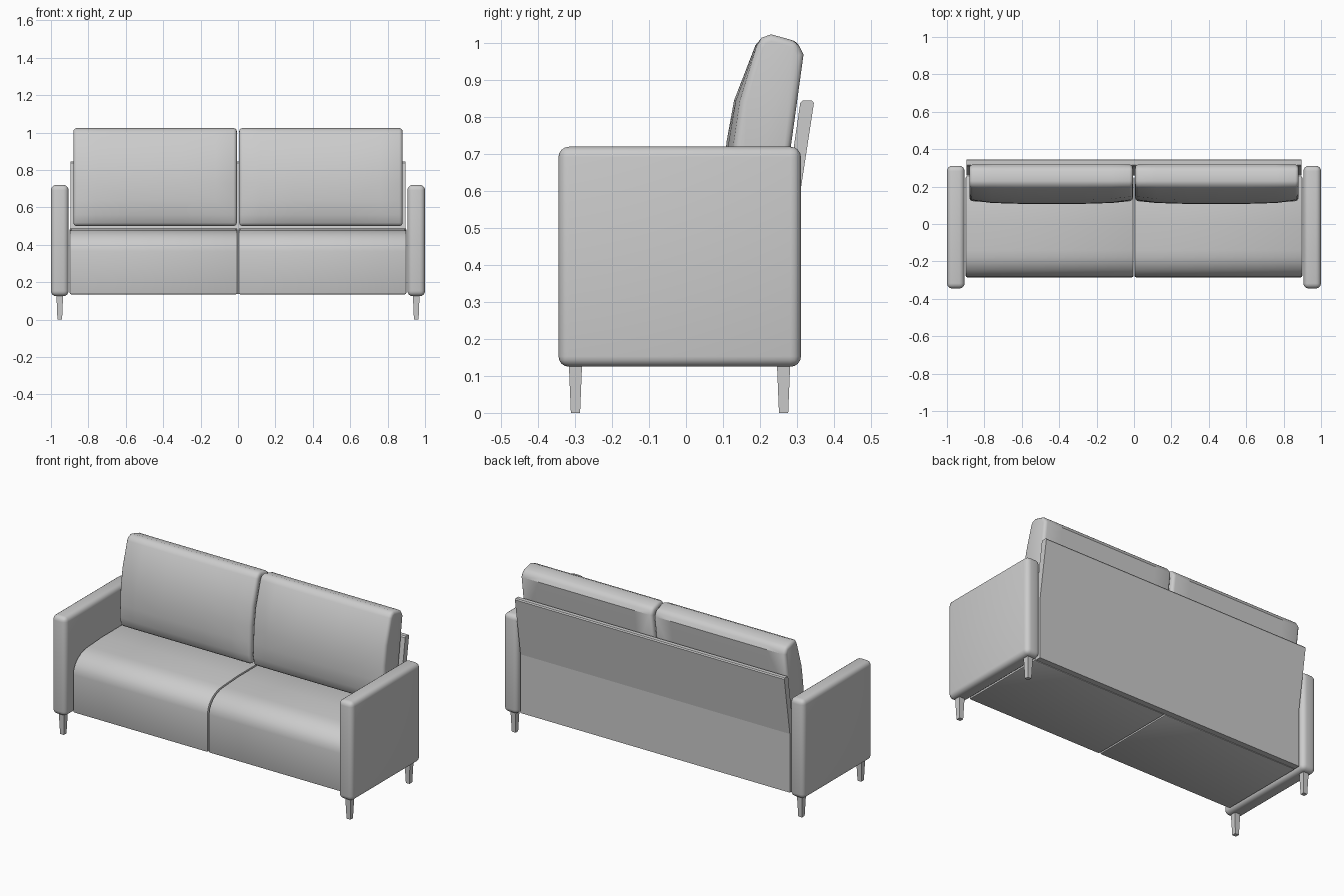
import bpy, bmesh, math

if "Cube" in bpy.data.objects:
    bpy.data.objects.remove(bpy.data.objects["Cube"])


def finish(name, bm, bevel=0.0, segs=3, angle=35):
    bmesh.ops.recalc_face_normals(bm, faces=bm.faces)
    me = bpy.data.meshes.new(name)
    bm.to_mesh(me)
    bm.free()
    ob = bpy.data.objects.new(name, me)
    bpy.context.collection.objects.link(ob)
    bpy.ops.object.select_all(action='DESELECT')
    ob.select_set(True)
    bpy.context.view_layer.objects.active = ob
    if bevel:
        m = ob.modifiers.new("soft_edges", 'BEVEL')
        m.width, m.segments = bevel, segs
        m.limit_method, m.angle_limit = 'ANGLE', math.radians(40)
        bpy.ops.object.modifier_apply(modifier=m.name)
    bpy.ops.object.shade_smooth_by_angle(angle=math.radians(angle))
    return ob


def loft(name, sections, **kw):
    """Skin a list of (x, [(y, z), ...]) sections and cap both ends."""
    bm = bmesh.new()
    rings = [[bm.verts.new((x, y, z)) for y, z in prof] for x, prof in sections]
    n = len(rings[0])
    for a, b in zip(rings, rings[1:]):
        for i in range(n):
            j = (i + 1) % n
            bm.faces.new((a[i], a[j], b[j], b[i]))
    bm.faces.new(rings[0])
    bm.faces.new(rings[-1][::-1])
    return finish(name, bm, **kw)


# Seat profile with a broad rolled front edge
roll = [(-0.14 - 0.145 * math.cos(t), 0.365 + 0.115 * math.sin(t))
        for t in (math.radians(15 * i) for i in range(7))]
seat = [(-0.285, 0.135)] + roll + [(0.0, 0.488), (0.255, 0.488), (0.255, 0.135)]

# Back cushion profile: domed front first, then top and straight back
front = [(0.135, 0.50), (0.112, 0.56), (0.107, 0.64), (0.109, 0.73),
         (0.13, 0.845), (0.188, 0.995)]
rear = [(0.205, 1.015), (0.23, 1.024), (0.30, 1.005), (0.318, 0.97),
        (0.285, 0.73), (0.25, 0.50)]


def cushion(tuck):
    pull = [0.0, 0.5, 0.9, 1.0, 0.8, 0.2]
    return [(y + tuck * p, z) for (y, z), p in zip(front, pull)] + rear


for s, side in ((-1, "left"), (1, "right")):
    # Seat half
    loft(f"{side}_seat", [(s * 0.003, seat), (s * 0.9, seat)], bevel=0.008, segs=2)

    # Leaning back cushion, fuller in the middle
    loft(f"{side}_back_cushion",
         [(s * x, cushion(t)) for x, t in
          ((0.006, 0.022), (0.12, 0.006), (0.30, 0.0), (0.58, 0.0), (0.76, 0.006), (0.88, 0.022))],
         bevel=0.018, segs=3)

    # Rounded slab arm
    arm = [(-0.345, 0.125), (-0.345, 0.72), (0.311, 0.72), (0.311, 0.125)]
    loft(f"{side}_arm", [(s * 0.906, arm), (s * 1.0, arm)], bevel=0.028, segs=4)

    # Tapered square legs
    for y, pos in ((-0.299, "front"), (0.264, "back")):
        bm = bmesh.new()
        bmesh.ops.create_cube(bm, size=1)
        for v in bm.verts:
            top = v.co.z > 0
            w = 0.036 if top else 0.025
            v.co = (s * 0.953 + v.co.x * w, y + v.co.y * w, 0.135 if top else 0.0)
        finish(f"{side}_{pos}_leg", bm)

# Back panel: upright below, tilted back above
panel = [(0.293, 0.137), (0.293, 0.49), (0.346, 0.838), (0.341, 0.845),
         (0.316, 0.845), (0.309, 0.838), (0.258, 0.49), (0.258, 0.137)]
loft("back_panel", [(-0.896, panel), (0.896, panel)], angle=5)
